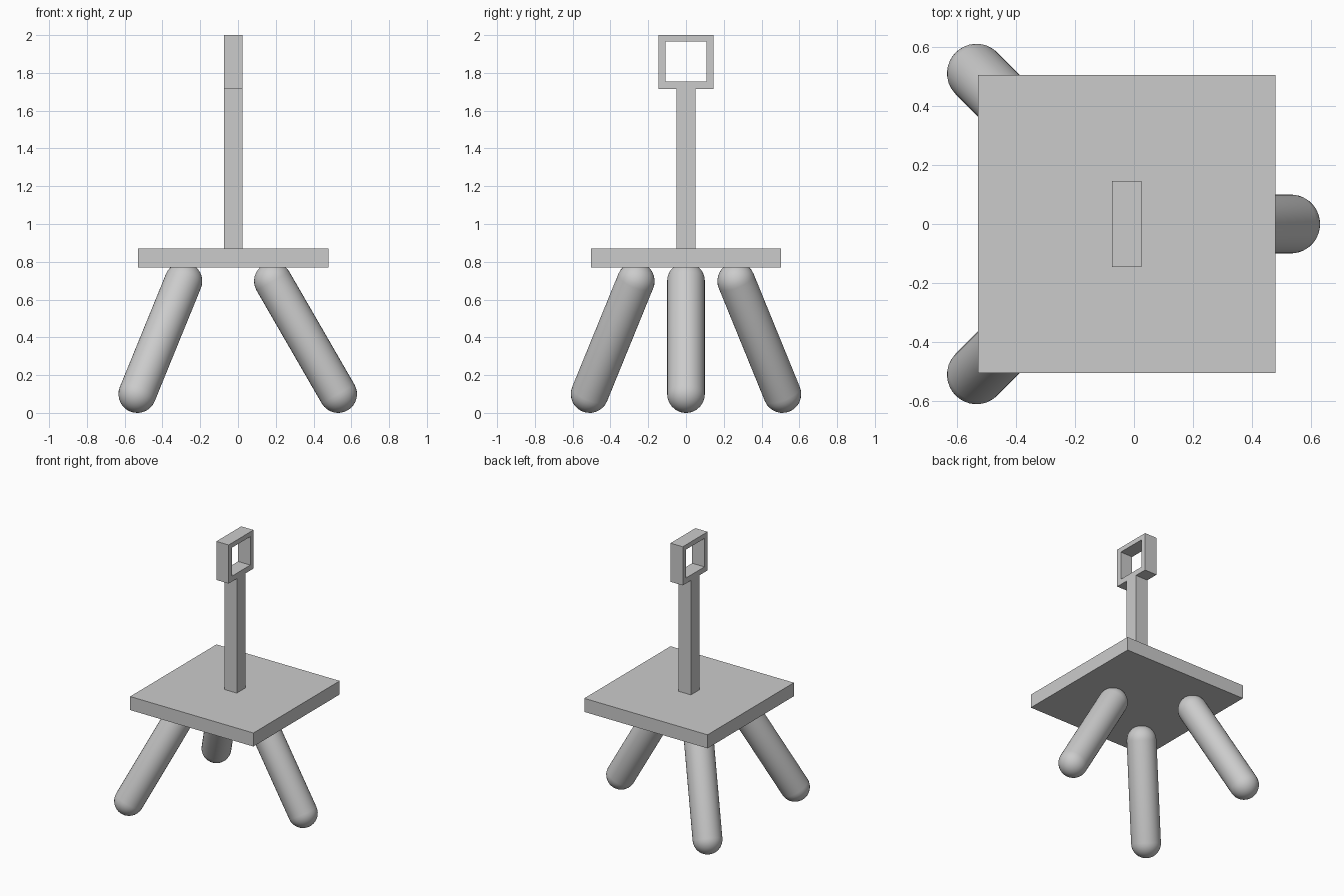
import bpy
import bmesh
from math import radians
from mathutils import Matrix, Vector

cube = bpy.data.objects.get("Cube")
if cube:
    bpy.data.objects.remove(cube, do_unlink=True)

grey = bpy.data.materials.new("plain grey")
grey.use_nodes = True
grey.diffuse_color = (0.6, 0.6, 0.6, 1)
grey.node_tree.nodes["Principled BSDF"].inputs["Base Color"].default_value = (0.6, 0.6, 0.6, 1)

CENTRE_X = -0.025
LEG_RADIUS = 0.1
LEG_LENGTH = 0.69
LEG_TILT = radians(30)


def add_object(name, bm):
    bmesh.ops.recalc_face_normals(bm, faces=bm.faces)
    mesh = bpy.data.meshes.new(name)
    bm.to_mesh(mesh)
    bm.free()
    mesh.materials.append(grey)
    obj = bpy.data.objects.new(name, mesh)
    bpy.context.collection.objects.link(obj)
    return obj


def box(name, size, bottom):
    bm = bmesh.new()
    place = Matrix.Translation((CENTRE_X, 0, bottom + size[2] / 2))
    bmesh.ops.create_cube(bm, size=1, matrix=place @ Matrix.Diagonal((*size, 1)))
    return add_object(name, bm)


def leg(name, foot, inward):
    """Capsule: a sphere whose upper half is slid along the axis, then tilted."""
    bm = bmesh.new()
    bmesh.ops.create_uvsphere(bm, u_segments=32, v_segments=16, radius=LEG_RADIUS)
    # double the equator so the hemispheres part into a straight tube
    upper = [f for f in bm.faces if f.calc_center_median().z > 0]
    moved = bmesh.ops.extrude_face_region(bm, geom=upper)["geom"]
    bmesh.ops.delete(bm, geom=upper, context="FACES")
    verts = [v for v in moved if isinstance(v, bmesh.types.BMVert)]
    bmesh.ops.translate(bm, vec=(0, 0, LEG_LENGTH), verts=verts)
    for face in bm.faces:
        face.smooth = True
    axis = Vector((0, 0, 1)).cross(Vector(inward))
    bm.transform(Matrix.Translation(foot) @ Matrix.Rotation(LEG_TILT, 4, axis))
    return add_object(name, bm)


# Square platform and upright post
box("platform", (1.007, 1.007, 0.1), 0.77)
box("post", (0.1, 0.1, 0.845), 0.87)

# Open square frame on top of the post
bm = bmesh.new()
loops = []
for half_y, low, high in ((0.145, 1.715, 2.0), (0.108, 1.755, 1.965)):
    corners = ((-half_y, low), (half_y, low), (half_y, high), (-half_y, high))
    loops.append([bm.verts.new((CENTRE_X - 0.05, y, z)) for y, z in corners])
outer, inner = loops
for i in range(4):
    j = (i + 1) % 4
    bm.faces.new((outer[i], outer[j], inner[j], inner[i]))
side = bmesh.ops.extrude_face_region(bm, geom=bm.faces[:], use_keep_orig=True)["geom"]
bmesh.ops.translate(bm, vec=(0.1, 0, 0),
                    verts=[v for v in side if isinstance(v, bmesh.types.BMVert)])
add_object("top_frame", bm)

# Three splayed legs
leg("left_leg", (0.53, 0, LEG_RADIUS), (-1, 0, 0))
for name, s in (("right_front_leg", -1), ("right_back_leg", 1)):
    leg(name, (-0.533, s * 0.51, LEG_RADIUS), (1, -s, 0))
